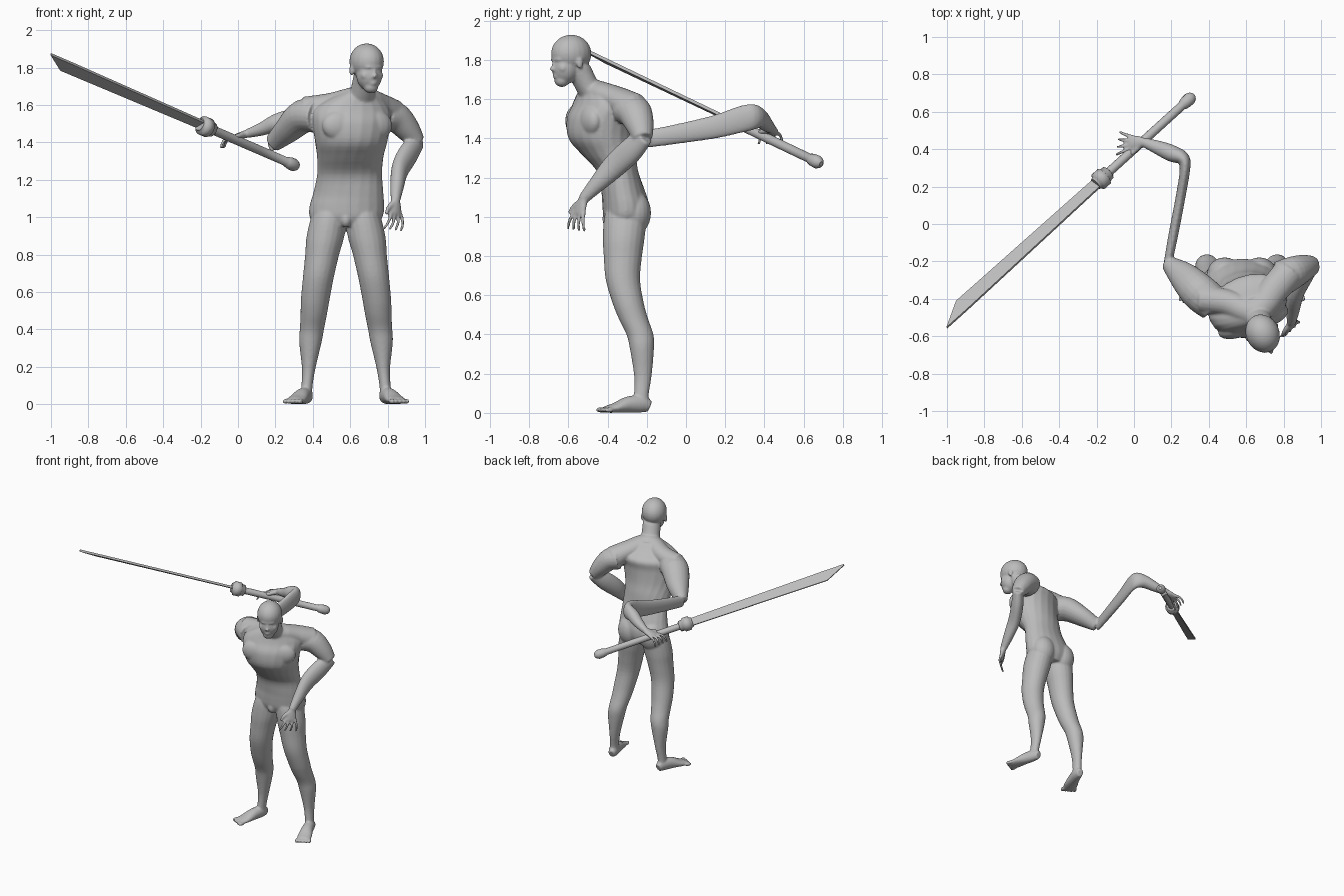
import bpy, bmesh, math
from mathutils import Vector, Matrix

if "Cube" in bpy.data.objects:
    bpy.data.objects.remove(bpy.data.objects["Cube"])

grey = bpy.data.materials.new("clay_grey")
grey.use_nodes = True
grey.diffuse_color = (0.5, 0.5, 0.5, 1)
grey.node_tree.nodes["Principled BSDF"].inputs["Base Color"].default_value = (0.5, 0.5, 0.5, 1)

Z = Vector((0, 0, 1))


def finish(bm, name):
    bmesh.ops.recalc_face_normals(bm, faces=bm.faces)
    mesh = bpy.data.meshes.new(name)
    bm.to_mesh(mesh)
    bm.free()
    mesh.materials.append(grey)
    obj = bpy.data.objects.new(name, mesh)
    bpy.context.collection.objects.link(obj)
    return obj


def skin(bm, rings):
    """Closed tube through rings of vertices."""
    faces = [bm.faces.new(rings[0]), bm.faces.new(rings[-1])]
    for r, s in zip(rings, rings[1:]):
        for k in range(len(r)):
            n = (k + 1) % len(r)
            faces.append(bm.faces.new((r[k], r[n], s[n], s[k])))
    return faces[2:]


def spline(stations, steps=4):
    """Catmull-Rom through stations of (x, y, z, a, b, yaw)."""
    pts = [Vector(tuple(s) + (0,) * (6 - len(s))) for s in stations]
    pts = [pts[0]] + pts + [pts[-1]]
    out = []
    for p, q, r, s in zip(pts, pts[1:], pts[2:], pts[3:]):
        for i in range(steps):
            t = i / steps
            out.append(q + 0.5 * t * ((r - p) + t * ((2 * p - 5 * q + 4 * r - s)
                                                    + t * (3 * q - p - 3 * r + s))))
    return out + [pts[-1]]


def loft(bm, stations, ref=None, sides=20):
    """Elliptic tube; horizontal sections when no reference axis is given."""
    pts = spline(stations)
    rings = []
    for i, p in enumerate(pts):
        c = Vector(p[:3])
        if ref is None:
            yaw = math.radians(p[5])
            u = Vector((math.cos(yaw), math.sin(yaw), 0))
            v = Z.cross(u)
        else:
            t = Vector(pts[min(i + 1, len(pts) - 1)][:3]) - Vector(pts[max(i - 1, 0)][:3])
            u = Vector(ref).cross(t).normalized()
            v = t.normalized().cross(u)
        ring = []
        for k in range(sides):
            w = 2 * math.pi * k / sides
            ring.append(bm.verts.new(c + u * p[3] * math.cos(w) + v * p[4] * math.sin(w)))
        rings.append(ring)
    skin(bm, rings)


def blob(bm, loc, size, yaw=0, tilt=0):
    m = (Matrix.Translation(loc) @ Matrix.Rotation(math.radians(yaw), 4, 'Z')
         @ Matrix.Rotation(math.radians(tilt), 4, 'X') @ Matrix.Diagonal((*size, 1)))
    bmesh.ops.create_uvsphere(bm, u_segments=20, v_segments=14, radius=1, matrix=m)


def hand(bm, wrist, along, spread, curl):
    """Palm, four fanned fingers and a thumb on the spread side."""
    w, d, s, c = (Vector(v) for v in (wrist, along, spread, curl))
    d.normalize()
    s.normalize()
    up = d.cross(s)
    loft(bm, [(*w, .026, .022), (*(w + d * .04), .038, .019), (*(w + d * .08), .041, .014)], ref=up)
    for k in range(4):
        fan = s * (.018 - .012 * k)
        base = w + d * .07 + s * (.033 - .022 * k)
        mid = base + d * .05 + fan
        loft(bm, [(*base, .011, .012), (*mid, .0095, .0095), (*(mid + c + fan * .6), .008, .008)],
             ref=up, sides=10)
    a = w + d * .02 + s * .02
    b = a + d * .03 + s * .035
    loft(bm, [(*a, .017, .017), (*b, .013, .013), (*(b + d * .035 + s * .015), .009, .009)],
         ref=up, sides=10)


body = bmesh.new()

# Torso, leaning forward and turned at the chest
loft(body, [(.577, -.305, .95, .15, .09), (.578, -.305, 1.0, .195, .115),
            (.582, -.307, 1.06, .2, .12), (.59, -.32, 1.13, .188, .112),
            (.597, -.348, 1.23, .175, .105, 5), (.6, -.395, 1.32, .18, .138, 10),
            (.605, -.435, 1.4, .196, .162, 16), (.607, -.442, 1.5, .214, .16, 20),
            (.61, -.425, 1.57, .215, .145, 22), (.625, -.445, 1.62, .165, .105, 22),
            (.645, -.46, 1.67, .085, .075, 22)])
# Chest and buttock muscles
for x, y in ((.552, -.552), (.722, -.49)):
    blob(body, (x, y, 1.49), (.108, .056, .085), 20)
for x in (.485, .67):
    blob(body, (x, -.268, 1.02), (.095, .09, .115))
blob(body, (.577, -.395, .99), (.03, .032, .045))
# Shoulder slopes and neck
loft(body, [(.36, -.4, 1.57, .075, .075), (.5, -.42, 1.6, .07, .065),
            (.65, -.47, 1.64, .07, .06), (.75, -.35, 1.6, .08, .065),
            (.82, -.27, 1.55, .085, .085)], ref=Z)
loft(body, [(.645, -.45, 1.6, .085, .085), (.665, -.505, 1.67, .068, .068),
            (.685, -.555, 1.77, .065, .068)])

# Head, turned to its left: cranium, face, chin, brow, nose, lips, cheeks, ears
turn = Matrix.Translation((.69, -.59, 1.81)) @ Matrix.Rotation(math.radians(25), 4, 'Z')
features = [((0, .005, .022), (.09, .106, .097), 0),
            ((0, -.028, -.05), (.07, .07, .084), 0),
            ((0, -.048, -.115), (.04, .038, .033), 0),
            ((0, -.076, -.008), (.052, .024, .013), 0),
            ((0, -.1, -.056), (.014, .017, .011), 0),
            ((0, -.09, -.035), (.01, .014, .03), -15),
            ((0, -.082, -.092), (.023, .014, .014), 0)]
for sign in (-1, 1):
    features += [((sign * .04, -.06, -.052), (.025, .024, .024), 0),
                 ((sign * .085, .015, -.025), (.011, .018, .03), 0)]
for loc, size, tilt in features:
    blob(body, turn @ Vector(loc), size, 25, tilt)

# Legs and feet, mirrored about the hips
for mirror in (False, True):
    def side(x):
        return 1.155 - x if mirror else x
    leg = [(.505, -.305, 1.1, .06, .06), (.49, -.308, 1.02, .092, .105),
           (.468, -.317, .9, .101, .107), (.45, -.322, .8, .091, .098),
           (.43, -.322, .68, .083, .088), (.413, -.295, .56, .077, .08),
           (.405, -.268, .48, .071, .075), (.395, -.235, .4, .065, .069),
           (.387, -.225, .33, .06, .062), (.378, -.22, .19, .036, .045),
           (.368, -.228, .09, .03, .038), (.366, -.228, .035, .033, .042)]
    loft(body, [(side(p[0]), *p[1:]) for p in leg])
    foot = [(.373, -.185, .032, .025, .03), (.365, -.225, .045, .036, .044),
            (.342, -.295, .042, .043, .042), (.317, -.36, .026, .052, .026),
            (.3, -.405, .018, .05, .018)]
    loft(body, [(side(p[0]), *p[1:]) for p in foot], ref=Z)
    for k in range(5):
        blob(body, (side(.335 - .021 * k), -.435 + .011 * k, .015),
             (.013 - .001 * k, .028, .0145), 20 if mirror else -20)

# Left arm, bent with the hand hanging in front
loft(body, [(.79, -.29, 1.55, .085, .095), (.85, -.26, 1.53, .08, .088),
            (.91, -.235, 1.465, .066, .072), (.958, -.22, 1.4, .045, .05)], ref=(0, 1, 0))
loft(body, [(.96, -.212, 1.41, .036, .05), (.912, -.28, 1.34, .046, .066),
            (.866, -.37, 1.255, .044, .062), (.85, -.46, 1.16, .036, .042),
            (.842, -.525, 1.09, .025, .028)], ref=Z)
hand(body, (.842, -.525, 1.09), (.02, -.3, -1), (-.7, -.65, .1), (-.02, .0, -.045))

# Right upper arm, stretched flat forearm reaching back, and gripping hand
loft(body, [(.43, -.43, 1.54, .095, .09), (.35, -.365, 1.54, .1, .09),
            (.265, -.28, 1.465, .08, .07), (.185, -.212, 1.395, .042, .05)], ref=Z)
loft(body, [(.18, -.215, 1.395, .022, .045), (.21, -.06, 1.42, .026, .05),
            (.25, .15, 1.46, .026, .06), (.272, .29, 1.5, .028, .068),
            (.262, .35, 1.51, .036, .064), (.2, .378, 1.502, .045, .048),
            (.13, .408, 1.472, .038, .036), (.05, .438, 1.447, .025, .024)], ref=Z)
hand(body, (.05, .438, 1.447), (-1, -.05, -.3), (-.15, -1, 0), (-.02, 0, -.045))

figure = finish(body, "body")
remesh = figure.modifiers.new("fuse", 'REMESH')
remesh.mode = 'VOXEL'
remesh.voxel_size = .0065
remesh.use_smooth_shade = True
soften = figure.modifiers.new("soften", 'SMOOTH')
soften.factor = .5
soften.iterations = 8

# Sword frame: length, width and flat directions
butt, end = Vector((.32, .69, 1.27)), Vector((-1.027, -.532, 1.852))
length = (end - butt).length
along = (end - butt).normalized()
flat = along.cross(Vector((1, -1, .8))).normalized()
wide = flat.cross(along)


def at(t, w=0, f=0):
    return butt + along * t + wide * w + flat * f


# Blade with a slanted tip
blade = bmesh.new()
skin(blade, [[blade.verts.new(at(t, w, f)) for w, f in
              ((back, .008), (edge, .004), (edge, -.004), (back, -.008))]
             for t, back, edge in ((.64, .03, -.03), (length - .15, .041, -.043),
                                   (length, .04, .036))])
finish(blade, "sword_blade")

# Handle with rounded pommel, and the collar guard
for name, profile in (
        ("sword_handle", ((0, .012), (.01, .025), (.03, .034), (.06, .033), (.085, .028),
                          (.09, .024), (.3, .024), (.66, .024))),
        ("sword_guard", ((.645, .03), (.65, .04), (.675, .042), (.68, .052), (.725, .052),
                         (.73, .04), (.745, .034)))):
    bm = bmesh.new()
    rings = [[bm.verts.new(at(t, r * math.cos(k * math.pi / 8), r * math.sin(k * math.pi / 8)))
              for k in range(16)] for t, r in profile]
    for face in skin(bm, rings):
        face.smooth = True
    finish(bm, name)
